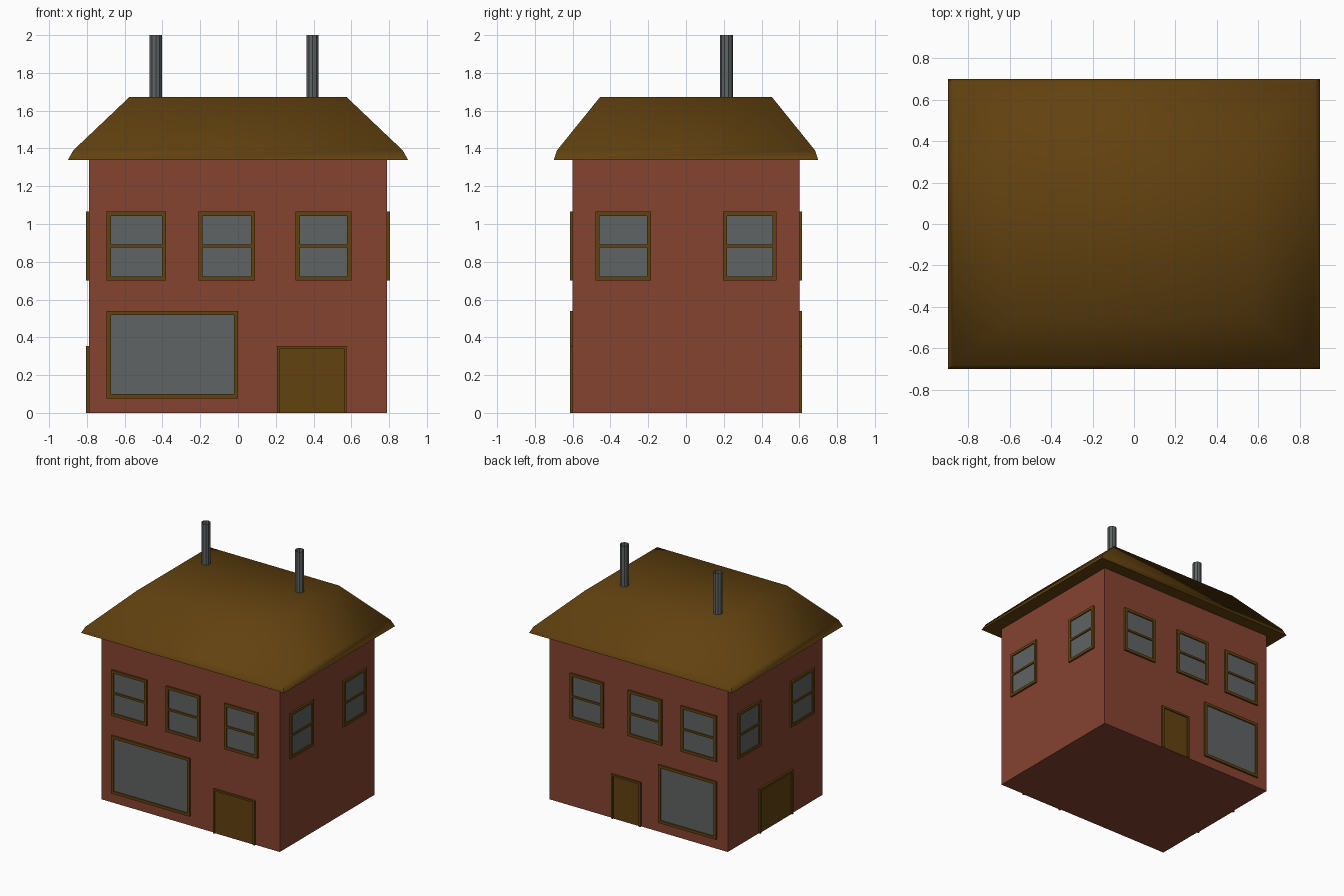
import bpy, bmesh, math
from mathutils import Matrix, Vector

if "Cube" in bpy.data.objects:
    bpy.data.objects.remove(bpy.data.objects["Cube"])


def material(name, rgb):
    m = bpy.data.materials.new(name)
    m.diffuse_color = (*rgb, 1)
    m.use_nodes = True
    m.node_tree.nodes["Principled BSDF"].inputs["Base Color"].default_value = m.diffuse_color
    return m


BRICK = material("brick_red", (0.235, 0.056, 0.030))
BROWN = material("brown_wood", (0.122, 0.054, 0.005))
GREY = material("slate_grey", (0.115, 0.125, 0.127))

WX, WY, WALL_TOP = 0.79, 0.60, 1.34


def make(name, bm, mat):
    bmesh.ops.recalc_face_normals(bm, faces=bm.faces)
    me = bpy.data.meshes.new(name)
    bm.to_mesh(me)
    bm.free()
    me.materials.append(mat)
    ob = bpy.data.objects.new(name, me)
    bpy.context.collection.objects.link(ob)
    return ob


def add_box(bm, a, b):
    a, b = Vector(a), Vector(b)
    size = [abs(q - p) for p, q in zip(a, b)]
    mat = Matrix.Translation((a + b) / 2) @ Matrix.Diagonal((*size, 1))
    bmesh.ops.create_cube(bm, size=1, matrix=mat)


def smooth(ob, angle):
    bpy.ops.object.select_all(action='DESELECT')
    ob.select_set(True)
    bpy.context.view_layer.objects.active = ob
    bpy.ops.object.shade_smooth_by_angle(angle=math.radians(angle))


# Walls
bm = bmesh.new()
add_box(bm, (-WX, -WY, 0), (WX, WY, WALL_TOP))
make("walls", bm, BRICK)

# Hipped roof: eave, lip and flat top as stacked rectangles
bm = bmesh.new()
rings = []
for x, y, z in [(0.90, 0.70, 1.34), (0.872, 0.683, 1.39), (0.575, 0.455, 1.672)]:
    rings.append([bm.verts.new((sx * x, sy * y, z))
                  for sx, sy in [(-1, -1), (1, -1), (1, 1), (-1, 1)]])
for lo, hi in zip(rings, rings[1:]):
    for i in range(4):
        j = (i + 1) % 4
        bm.faces.new((lo[i], lo[j], hi[j], hi[i]))
bm.faces.new(rings[0][::-1])
bm.faces.new(rings[-1])
smooth(make("roof", bm, BROWN), 66)

# Open chimney pipes
for name, x in (("left_chimney", -0.435), ("right_chimney", 0.395)):
    bm = bmesh.new()
    bmesh.ops.create_cone(bm, cap_ends=False, segments=10, radius1=0.034, radius2=0.034,
                          depth=0.34, matrix=Matrix.Translation((x, 0.215, 1.83)))
    make(name, bm, GREY)

# Wall sides: map (position along the wall, outward distance, height) to 3D
SIDES = {
    "front": lambda u, d, z: (u, -WY - d, z),
    "back": lambda u, d, z: (u, WY + d, z),
    "left": lambda u, d, z: (-WX - d, u, z),
    "right": lambda u, d, z: (WX + d, u, z),
}


def opening(kind, side, u0, u1, z0, z1, bar=False):
    """Framed window or door on a wall."""
    place = SIDES[side]
    door = kind == "door"
    t = 0.015 if door else 0.022
    out = 0.014
    zb = z0 if door else z0 + t
    bars = [(u0, u1, z1 - t, z1), (u0, u0 + t, zb, z1 - t), (u1 - t, u1, zb, z1 - t)]
    if not door:
        bars.append((u0, u1, z0, z0 + t))
    if bar:
        zm = (z0 + z1) / 2
        bars.append((u0 + t, u1 - t, zm - 0.008, zm + 0.008))
    bm = bmesh.new()
    for a, b, c, d in bars:
        add_box(bm, place(a, -0.002, c), place(b, out, d))
    make(f"{side}_{kind}_frame", bm, BROWN)
    bm = bmesh.new()
    add_box(bm, place(u0 + t, -0.002, zb), place(u1 - t, 0.005, z1 - t))
    make(f"{side}_{kind}_panel", bm, BROWN if door else GREY)


# Upper windows
for side in ("front", "back"):
    for u0, u1 in ((-0.695, -0.38), (-0.21, 0.09), (0.305, 0.60)):
        opening("window", side, u0, u1, 0.70, 1.065, True)
for side in ("left", "right"):
    for u0, u1 in ((-0.48, -0.185), (0.195, 0.48)):
        opening("window", side, u0, u1, 0.70, 1.065, True)

# Ground floor windows and doors
opening("large_window", "front", -0.695, 0.0, 0.077, 0.54)
opening("large_window", "back", -0.695, -0.18, 0.077, 0.54)
opening("door", "front", 0.207, 0.575, 0, 0.355)
opening("door", "back", -0.025, 0.235, 0, 0.355)
opening("door", "left", -0.21, 0.21, 0, 0.355)
